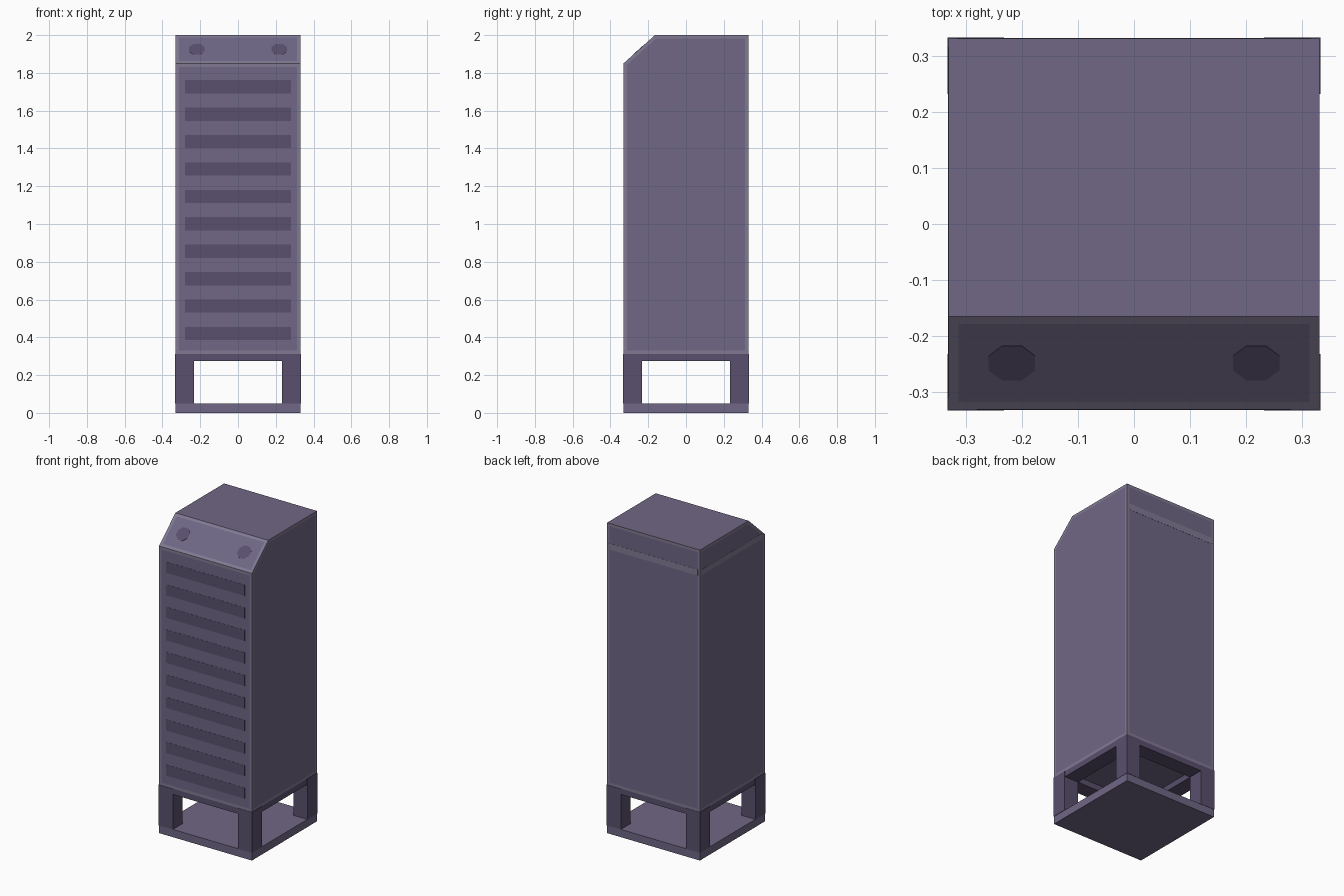
import bpy, bmesh, math
from mathutils import Matrix

if "Cube" in bpy.data.objects:
    bpy.data.objects.remove(bpy.data.objects["Cube"])

W = 0.331          # half width of cabinet
EPS = 0.001        # thickness of flush markings


def material(name, rgb):
    m = bpy.data.materials.new(name)
    m.diffuse_color = (*rgb, 1)
    m.use_nodes = True
    m.node_tree.nodes["Principled BSDF"].inputs["Base Color"].default_value = m.diffuse_color
    return m


PURPLE = material("purple_metal", (0.16, 0.135, 0.235))
DARK = material("dark_purple", (0.10, 0.08, 0.155))
LIGHT = material("light_trim", (0.22, 0.195, 0.29))


def finish(name, bm, *mats):
    bmesh.ops.recalc_face_normals(bm, faces=bm.faces)
    me = bpy.data.meshes.new(name)
    bm.to_mesh(me)
    bm.free()
    for m in mats:
        me.materials.append(m)
    ob = bpy.data.objects.new(name, me)
    bpy.context.collection.objects.link(ob)
    return ob


def box(name, x0, x1, y0, y1, z0, z1, mat):
    bm = bmesh.new()
    mx = (Matrix.Translation(((x0 + x1) / 2, (y0 + y1) / 2, (z0 + z1) / 2))
          @ Matrix.Diagonal((x1 - x0, y1 - y0, z1 - z0, 1)))
    bmesh.ops.create_cube(bm, size=1, matrix=mx)
    return finish(name, bm, mat)


# Cabinet body: side profile extruded across x, with light trim around each panel
profile = [(-W, 0.312), (W, 0.312), (W, 2.0), (-0.165, 2.0), (-W, 1.85)]
bm = bmesh.new()
side = bm.faces.new([bm.verts.new((-W, y, z)) for y, z in profile])
ext = bmesh.ops.extrude_face_region(bm, geom=[side], use_keep_orig=True)
bmesh.ops.translate(bm, vec=(2 * W, 0, 0),
                    verts=[v for v in ext["geom"] if isinstance(v, bmesh.types.BMVert)])
bmesh.ops.recalc_face_normals(bm, faces=bm.faces)
panels = [f for f in bm.faces if abs(f.normal.z) < 0.9]
rim = bmesh.ops.inset_individual(bm, faces=panels, thickness=0.018, use_even_offset=True)
for f in rim["faces"]:
    f.material_index = 1
finish("cabinet_body", bm, PURPLE, LIGHT)

# Front vent slats
for i in range(10):
    z = 0.42 + 0.1452 * i
    box(f"vent_slat_{i + 1}", -0.28, 0.28, -W - EPS, -W + EPS, z - 0.035, z + 0.035, DARK)

# Octagonal indicators on the sloped panel
slope = math.atan2(0.15, 0.166)
for label, x in (("left", -0.218), ("right", 0.218)):
    bm = bmesh.new()
    mx = (Matrix.Translation((x, -0.248, 1.925)) @ Matrix.Rotation(slope, 4, 'X')
          @ Matrix.Rotation(math.pi / 8, 4, 'Z'))
    bmesh.ops.create_cone(bm, cap_ends=True, segments=8, radius1=0.045,
                          radius2=0.045, depth=2 * EPS, matrix=mx)
    finish(f"indicator_{label}", bm, DARK)

# Light stripes on the back and left side
box("back_stripe", -W + 0.015, W - 0.015, W - EPS, W + EPS, 1.832, 1.872, LIGHT)
box("left_stripe", -W - EPS, -W + EPS, -W + 0.02, W - 0.015, 1.832, 1.868, LIGHT)

# Base slab
box("base_slab", -W, W, -W, W, 0, 0.05, PURPLE)

# Open stand: corner posts and top rails
P = 0.333
for sx in (-1, 1):
    for sy in (-1, 1):
        xs = sorted((sx * 0.232, sx * P))
        ys = sorted((sy * 0.232, sy * P))
        box(f"corner_post_{sx}_{sy}", *xs, *ys, 0.05, 0.312, DARK)
for s in (-1, 1):
    a, b = sorted((s * 0.232, s * W))
    box(f"rail_y_{s}", -0.232, 0.232, a, b, 0.275, 0.312, DARK)
    box(f"rail_x_{s}", a, b, -0.232, 0.232, 0.275, 0.312, DARK)
